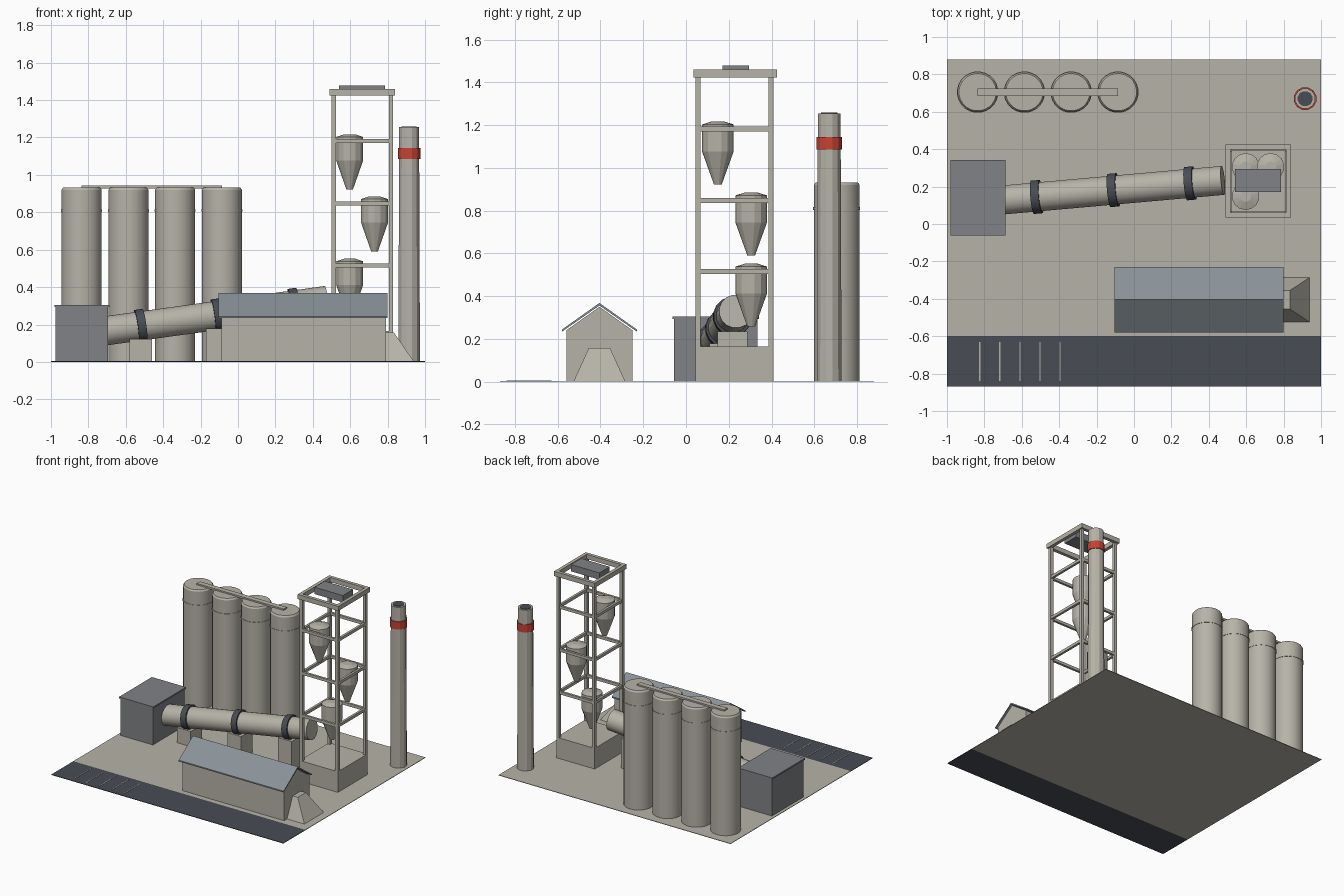
import bpy, bmesh, math
from mathutils import Vector

if "Cube" in bpy.data.objects:
    bpy.data.objects.remove(bpy.data.objects["Cube"])


def material(name, rgb):
    m = bpy.data.materials.new(name)
    m.diffuse_color = (*rgb, 1)
    m.use_nodes = True
    m.node_tree.nodes["Principled BSDF"].inputs["Base Color"].default_value = m.diffuse_color
    return m


CONCRETE = material("concrete", (0.47, 0.45, 0.39))
GREY = material("grey cladding", (0.22, 0.225, 0.24))
SLATE = material("dark slate", (0.065, 0.073, 0.089))
ROOF = material("blue grey roof", (0.255, 0.29, 0.315))
RED = material("warning red", (0.57, 0.055, 0.035))


def finish(name, bm, mat, smooth=None):
    bmesh.ops.recalc_face_normals(bm, faces=bm.faces)
    me = bpy.data.meshes.new(name)
    bm.to_mesh(me)
    bm.free()
    me.materials.append(mat)
    ob = bpy.data.objects.new(name, me)
    bpy.context.collection.objects.link(ob)
    if smooth:
        bpy.context.view_layer.objects.active = ob
        ob.select_set(True)
        bpy.ops.object.shade_smooth_by_angle(angle=math.radians(smooth))
        ob.select_set(False)
    return ob


def add_box(bm, x, y, z):
    r = bmesh.ops.create_cube(bm, size=1)
    for v in r["verts"]:
        v.co = Vector([(a + b) / 2 + c * (b - a) for (a, b), c in zip((x, y, z), v.co)])


def box(name, x, y, z, mat):
    bm = bmesh.new()
    add_box(bm, x, y, z)
    return finish(name, bm, mat)


def lathe(name, x, y, profile, sides, mat, smooth=None):
    """Closed stack of rings from (radius, z) pairs, bottom to top."""
    bm = bmesh.new()
    rings = [[bm.verts.new((x + r * math.cos(2 * math.pi * (i + .5) / sides),
                            y + r * math.sin(2 * math.pi * (i + .5) / sides), z))
              for i in range(sides)] for r, z in profile]
    for a, b in zip(rings, rings[1:]):
        for i in range(sides):
            j = (i + 1) % sides
            bm.faces.new((a[i], a[j], b[j], b[i]))
    bm.faces.new(rings[0])
    bm.faces.new(rings[-1])
    return finish(name, bm, mat, smooth)


def extrude_x(name, pts, x0, x1, mat):
    """Extrude a (y, z) outline along x."""
    bm = bmesh.new()
    f = bm.faces.new([bm.verts.new((x0, y, z)) for y, z in pts])
    r = bmesh.ops.extrude_face_region(bm, geom=[f])
    for v in r["geom"]:
        if isinstance(v, bmesh.types.BMVert):
            v.co.x = x1
    return finish(name, bm, mat)


# Ground, road and parking lines
box("yard", (-1, 1), (-.6, .88), (0, .004), CONCRETE)
box("road", (-1, 1), (-.87, -.6), (0, .004), SLATE)
for x in (-.825, -.718, -.61, -.502, -.395):
    box("parking_line", (x - .003, x + .003), (-.84, -.63), (.003, .006), CONCRETE)

# Silos with top conveyor
for x in (-.836, -.586, -.336, -.086):
    lathe("silo", x, .705, [(.108, 0), (.108, .92), (.1, .932)], 24, CONCRETE, 25)
    lathe("silo_band", x, .705, [(.111, .803), (.111, .816)], 24, CONCRETE, 25)
box("silo_conveyor", (-.836, -.086), (.685, .725), (.928, .943), CONCRETE)

# Kiln head house
box("kiln_house", (-.975, -.695), (-.055, .335), (.003, .295), GREY)
box("kiln_house_lid", (-.982, -.688), (-.062, .342), (.293, .305), GREY)

# Sloping kiln with riding rings and piers
start, end = Vector((-.74, .125, .162)), Vector((.475, .233, .329))
turn = (end - start).to_track_quat("Z", "Y")


def kiln_at(x):
    return start.lerp(end, (x - start.x) / (end.x - start.x))


def kiln_tube(name, centre, radius, length, mat):
    ob = lathe(name, 0, 0, [(radius, -length / 2), (radius, length / 2)], 16, mat, 25)
    ob.rotation_mode = "QUATERNION"
    ob.rotation_quaternion = turn
    ob.location = centre


kiln_tube("kiln", (start + end) / 2, .079, (end - start).length, CONCRETE)
for x in (-.52, -.11, .30):
    c = kiln_at(x)
    kiln_tube("kiln_ring", c, .091, .045, SLATE)
    box("kiln_pier", (x - .06, x + .06), (c.y - .07, c.y + .07), (.003, c.z - .07), CONCRETE)

# Preheater tower: base, columns, level frames, top frame
box("tower_base", (.5, .83), (.045, .41), (.003, .165), CONCRETE)
for x in (.512, .818):
    for y in (.057, .398):
        box("tower_column", (x - .012, x + .012), (y - .012, y + .012), (.16, 1.43), CONCRETE)


def frame(name, x0, x1, y0, y1, z0, z1, w):
    bm = bmesh.new()
    for y in (y0, y1 - w):
        add_box(bm, (x0, x1), (y, y + w), (z0, z1))
    for x in (x0, x1 - w):
        add_box(bm, (x, x + w), (y0 + w, y1 - w), (z0, z1))
    finish(name, bm, CONCRETE)


for z in (.515, .847, 1.182):
    frame("tower_level_frame", .503, .827, .048, .407, z - .011, z + .011, .018)
frame("tower_top_frame", .49, .84, .035, .425, 1.424, 1.46, .026)
box("tower_top_unit", (.54, .785), (.17, .295), (1.425, 1.478), GREY)

# Cyclones
for x, y, top in ((.597, .149, 1.217), (.73, .305, .885), (.597, .305, .552)):
    lathe("cyclone", x, y, [(.018, top - .295), (.074, top - .14), (.074, top - .014),
                            (.03, top)], 14, CONCRETE)

# Chimney with red band and dark mouth
lathe("chimney", .915, .67, [(.06, 0), (.055, 1.255)], 12, CONCRETE)
lathe("chimney_band", .915, .67, [(.062, 1.085), (.062, 1.145)], 12, RED)
lathe("chimney_mouth", .915, .67, [(.041, 1.25), (.041, 1.258)], 12, SLATE)

# Storage shed with gabled roof
extrude_x("shed_walls", [(-.56, .003), (-.25, .003), (-.25, .24), (-.405, .35), (-.56, .24)],
          -.088, .79, CONCRETE)
extrude_x("shed_roof", [(-.58, .234), (-.405, .356), (-.23, .234), (-.23, .244),
                        (-.405, .368), (-.58, .244)], -.105, .80, ROOF)

# Stockpile spilling from the shed end
bm = bmesh.new()
bmesh.ops.create_cube(bm, size=2)
for v in bm.verts:
    top = v.co.z > 0
    v.co = Vector((.764 + v.co.x * (.07 if top else .176),
                   -.405 + v.co.y * (.05 if top else .12), .157 if top else .003))
finish("stockpile", bm, CONCRETE)
